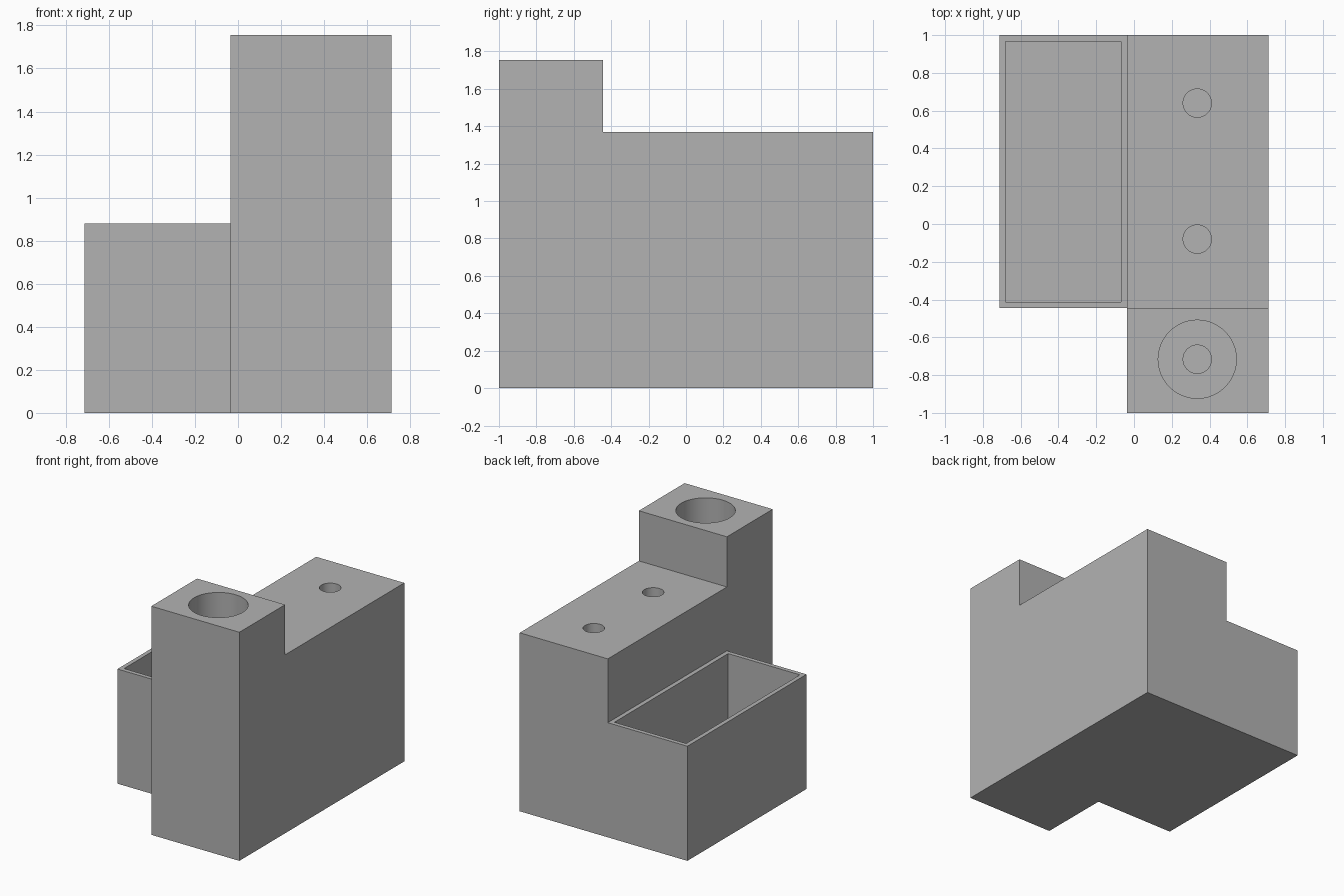
import bpy, bmesh

cube = bpy.data.objects.get("Cube")
if cube:
    bpy.data.objects.remove(cube, do_unlink=True)

GREY = (0.45, 0.45, 0.45, 1)
grey = bpy.data.materials.new("grey")
grey.use_nodes = True
grey.diffuse_color = GREY
grey.node_tree.nodes["Principled BSDF"].inputs["Base Color"].default_value = GREY


def extrude_profile(name, profile, x0, x1):
    """Extrude a closed (y, z) profile from x0 to x1."""
    bm = bmesh.new()
    face = bm.faces.new([bm.verts.new((x0, y, z)) for y, z in profile])
    out = bmesh.ops.extrude_face_region(bm, geom=[face])
    verts = [g for g in out["geom"] if isinstance(g, bmesh.types.BMVert)]
    bmesh.ops.translate(bm, verts=verts, vec=(x1 - x0, 0, 0))
    bmesh.ops.recalc_face_normals(bm, faces=bm.faces)
    mesh = bpy.data.meshes.new(name)
    bm.to_mesh(mesh)
    bm.free()
    mesh.materials.append(grey)
    obj = bpy.data.objects.new(name, mesh)
    bpy.context.collection.objects.link(obj)
    return obj


def box(name, x0, x1, y0, y1, z0, z1):
    return extrude_profile(name, [(y0, z0), (y1, z0), (y1, z1), (y0, z1)], x0, x1)


def cylinder(name, x, y, radius, z0, z1):
    bpy.ops.mesh.primitive_cylinder_add(vertices=64, radius=radius, depth=z1 - z0,
                                        location=(x, y, (z0 + z1) / 2))
    obj = bpy.context.object
    obj.name = name
    obj.data.materials.append(grey)
    return obj


def cut(target, cutter):
    """Subtract the cutter, then discard it."""
    cutter.hide_render = True
    mod = target.modifiers.new("cut", 'BOOLEAN')
    mod.operation = 'DIFFERENCE'
    mod.solver = 'EXACT'
    mod.object = cutter
    bpy.context.view_layer.objects.active = target
    bpy.ops.object.modifier_apply(modifier=mod.name)
    bpy.data.objects.remove(cutter, do_unlink=True)


LEFT, MIDDLE, RIGHT = 0.712, -0.036, -0.712
STEP_Y, LOW, HIGH, TRAY_TOP = -0.445, 1.37, 1.755, 0.88
WALL, FLOOR, HOLE_X = 0.033, 0.033, 0.335

# Stepped block with a raised front
block = extrude_profile("stepped_block", [(-1, 0), (1, 0), (1, LOW), (STEP_Y, LOW),
                                          (STEP_Y, HIGH), (-1, HIGH)], MIDDLE, LEFT)

# Wide round recess in the raised front, then the row of narrow holes
cut(block, cylinder("recess_cutter", HOLE_X, -0.716, 0.207, LOW, HIGH + 0.1))
for y in (-0.716, -0.08, 0.64):
    cut(block, cylinder("hole_cutter", HOLE_X, y, 0.075, FLOOR, HIGH + 0.1))

# Open tray beside the block
tray = box("open_tray", RIGHT, MIDDLE, STEP_Y, 1, 0, TRAY_TOP)
cut(tray, box("tray_cutter", RIGHT + WALL, MIDDLE - WALL, STEP_Y + WALL, 1 - WALL,
              FLOOR, TRAY_TOP + 0.1))

# Smooth the round walls, keep the edges sharp
for obj in (block, tray):
    bpy.ops.object.select_all(action='DESELECT')
    obj.select_set(True)
    bpy.context.view_layer.objects.active = obj
    bpy.ops.object.shade_smooth_by_angle(angle=0.6)
